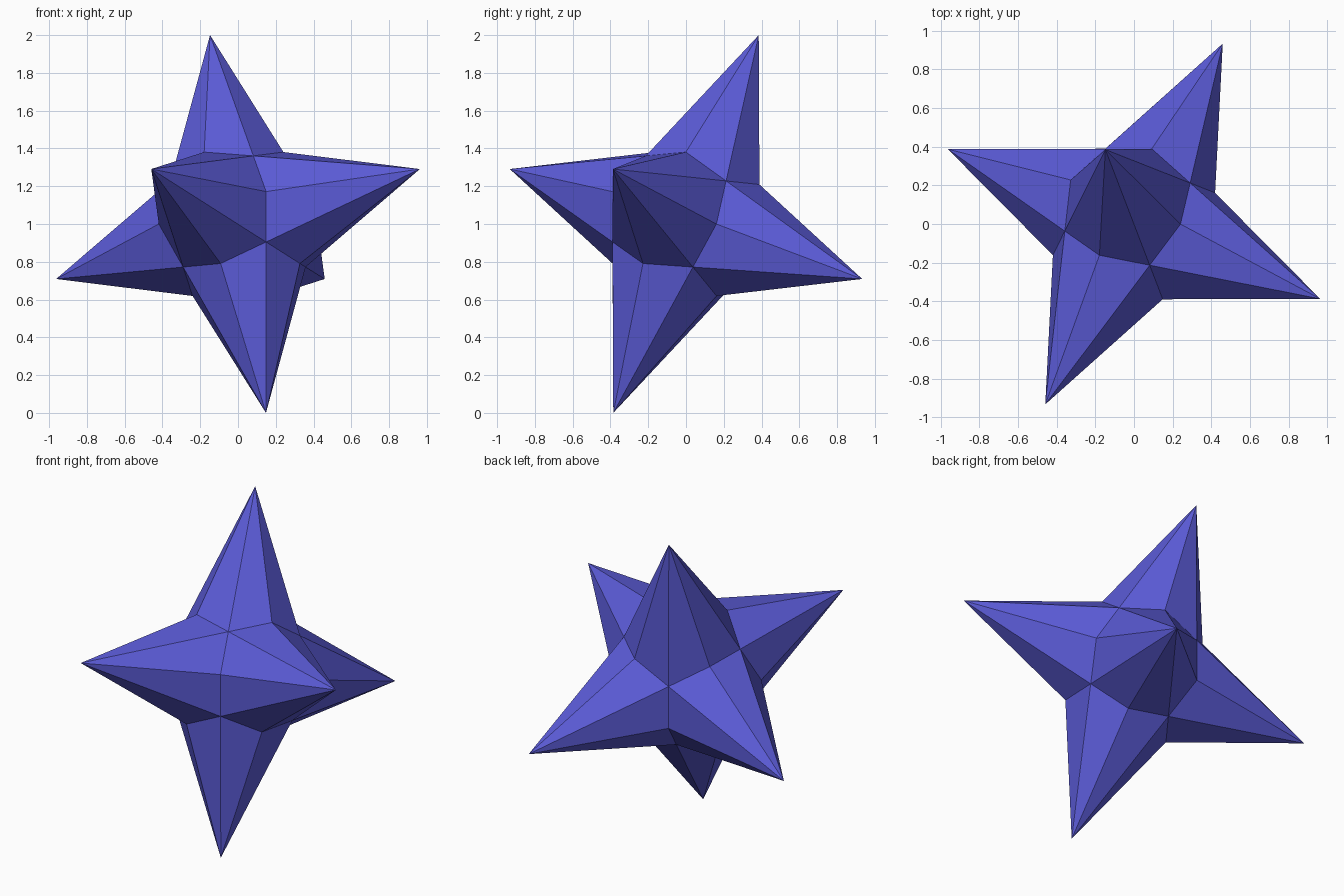
import bpy, bmesh
from itertools import product, permutations
from mathutils import Vector

cube = bpy.data.objects.get("Cube")
if cube:
    bpy.data.objects.remove(cube, do_unlink=True)

# Three perpendicular spike axes of a tilted six-pointed star
CENTER = Vector((0, 0, 1))
AXES = (Vector((0.963, -0.387, 0.291)),
        Vector((-0.459, -0.933, 0.291)),
        Vector((-0.148, 0.385, 1.0)))
# Distance factor by number of axes combined: tip, valley, inner corner
REACH = {1: 1.0, 2: 0.295, 3: 0.228}

mat = bpy.data.materials.new("violet blue")
mat.use_nodes = True
color = (0.105, 0.105, 0.68, 1)
mat.diffuse_color = color
mat.node_tree.nodes["Principled BSDF"].inputs["Base Color"].default_value = color

bm = bmesh.new()
verts = {}


def point(key):
    """Vertex for a sign triple such as (1, 0, -1), made once and shared."""
    if key not in verts:
        direction = sum((a * s for a, s in zip(AXES, key)), Vector())
        verts[key] = bm.verts.new(CENTER + direction * REACH[sum(map(abs, key))])
    return verts[key]


# Each octant has six triangles: tip -> valley -> inner corner
for signs in product((1, -1), repeat=3):
    for i, j, _ in permutations(range(3)):
        tip = tuple(s if n == i else 0 for n, s in enumerate(signs))
        valley = tuple(s if n in (i, j) else 0 for n, s in enumerate(signs))
        bm.faces.new((point(tip), point(valley), point(signs)))

bmesh.ops.recalc_face_normals(bm, faces=bm.faces)
mesh = bpy.data.meshes.new("spiked_star")
bm.to_mesh(mesh)
bm.free()
mesh.materials.append(mat)
star = bpy.data.objects.new("spiked_star", mesh)
bpy.context.collection.objects.link(star)
